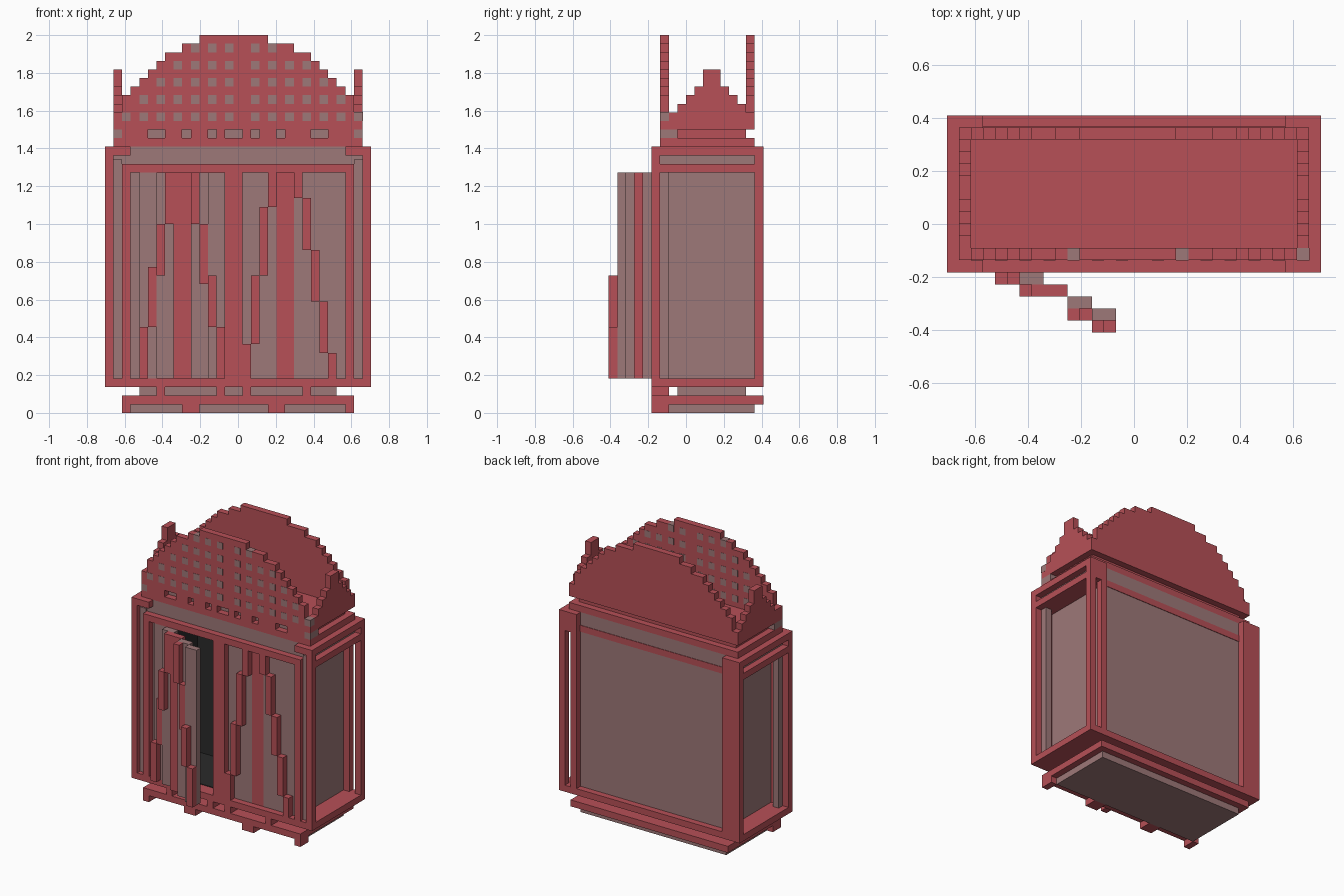
import bpy, bmesh
from mathutils import Vector

if "Cube" in bpy.data.objects:
    bpy.data.objects.remove(bpy.data.objects["Cube"], do_unlink=True)

U = 1 / 22                          # one block
ORIGIN = Vector((-15.5 * U, -9 * U, 0))


def material(name, srgb):
    col = [((c / 255 + 0.055) / 1.055) ** 2.4 for c in srgb] + [1]
    m = bpy.data.materials.new(name)
    m.diffuse_color = col
    m.use_nodes = True
    m.node_tree.nodes["Principled BSDF"].inputs["Base Color"].default_value = col
    return m


RED = material("red", (183, 80, 87))
GREY = material("warm grey", (157, 120, 120))
DARK = material("dark interior", (42, 42, 42))


def finish(name, bm, mat):
    bmesh.ops.recalc_face_normals(bm, faces=bm.faces)
    me = bpy.data.meshes.new(name)
    bm.to_mesh(me)
    bm.free()
    me.materials.append(mat)
    ob = bpy.data.objects.new(name, me)
    bpy.context.collection.objects.link(ob)
    return ob


def blocks(name, mat, *boxes):
    """Boxes given as (x0, x1, y0, y1, z0, z1) in block units."""
    bm = bmesh.new()
    for x0, x1, y0, y1, z0, z1 in boxes:
        vs = bmesh.ops.create_cube(bm, size=1)["verts"]
        for v in vs:
            v.co = ORIGIN + U * Vector((x0 + (v.co.x + .5) * (x1 - x0),
                                        y0 + (v.co.y + .5) * (y1 - y0),
                                        z0 + (v.co.z + .5) * (z1 - z0)))
    return finish(name, bm, mat)


def stepped_plate(name, heights, start, base, depth, along_x):
    """One-block-thick plate with a stepped top edge."""
    pts = [(start, base)]
    for n, h in enumerate(heights):
        pts += [(start + n, h), (start + n + 1, h)]
    pts.append((start + len(heights), base))
    pts = [p for n, p in enumerate(pts) if n == 0 or p != pts[n - 1]]
    bm = bmesh.new()
    to3d = (lambda a, z: (a, depth, z)) if along_x else (lambda a, z: (depth, a, z))
    face = bm.faces.new([bm.verts.new(ORIGIN + U * Vector(to3d(*p))) for p in pts])
    out = bmesh.ops.extrude_face_region(bm, geom=[face])["geom"]
    shift = Vector((0, U, 0)) if along_x else Vector((U, 0, 0))
    bmesh.ops.translate(bm, vec=shift, verts=[g for g in out if isinstance(g, bmesh.types.BMVert)])
    return finish(name, bm, RED)


def both_sides(x0, x1, *rest):
    """A box and its mirror image across the middle."""
    return [(x0, x1, *rest), (31 - x1, 31 - x0, *rest)]


# Base
blocks("base_feet", RED, *[(a, b, 5, 7, 0, 1) for a, b in ((2, 3), (9, 11), (19, 21), (28, 29))])
blocks("base_bottom", GREY, (3, 28, 7, 17, 0, 1))
blocks("base_slab", RED, (2, 29, 5, 18, 1, 2))
blocks("base_core", GREY, (4, 27, 8, 16, 2, 3))
blocks("base_posts", RED, *[(a, a + 1, 5, 7, 2, 3) for a in (6, 13, 16, 23)])

# Cabinet frame
blocks("cabinet_floor", RED, (0, 31, 5, 18, 3, 4))
blocks("front_posts", RED, *both_sides(0, 1, 5, 6, 4, 30), *both_sides(2, 3, 5, 6, 4, 28))
blocks("front_beam", RED, (2, 29, 5, 6, 28, 29))
blocks("centre_post", RED, (14, 16, 5, 6, 4, 28))
blocks("front_slot_fill", GREY, *both_sides(1, 2, 5.7, 7, 4, 29.5))
blocks("side_beams", RED, *both_sides(0, 3, 6, 17, 28, 29))
blocks("top_side_beams", RED, *both_sides(0, 3, 5, 18, 30, 31))
blocks("back_post_right", RED, (0, 3, 17, 18, 4, 30))
blocks("back_post_left", RED, (28, 29, 17, 18, 4, 28), (30, 31, 17, 18, 4, 28),
       (28, 31, 17, 18, 28, 30))

# Cabinet panels
blocks("top_core", GREY, (1, 30, 6, 17, 29, 30), (3, 28, 6, 17, 30, 31))
blocks("side_panels", GREY, *both_sides(3, 3.5, 6, 17, 4, 28))
blocks("back_panel", GREY, (3, 28, 16, 17, 4, 29))
blocks("back_band", RED, (3, 28, 16.5, 17.08, 28, 29))
blocks("interior_lining", DARK, (3.5, 27.5, 7, 16, 4, 4.1), (3.5, 27.5, 6.05, 16, 27.9, 29),
       (3.5, 27.5, 15.5, 16, 4, 28), *both_sides(3.5, 4, 7, 16, 4, 28))

# Closed door: panels, centre strip and stepped trim
blocks("closed_door", GREY, (16, 20, 6, 7, 4, 28), (22, 28, 6, 7, 4, 28))
blocks("closed_door_strip", RED, (20, 22, 6, 7, 4, 28))
closed_trim = ((16, 4, 8), (17, 8, 16), (18, 16, 24), (19, 24, 28), (22, 25, 28),
               (23, 19, 25), (24, 13, 19), (25, 7, 13), (26, 4, 7))
blocks("closed_door_trim", RED, *[(x, x + 1, 5, 6, a, b) for x, a, b in closed_trim])

# Open door: panels stepping forward towards the middle
blocks("open_door", GREY, (3, 4, 6, 7, 4, 28),
       *[(x, x + 2, y, y + 1, 4, 28) for x, y in ((4, 5), (6, 4), (10, 2), (12, 1))])
blocks("open_door_strip", RED, (8, 10, 3, 4, 4, 28))
open_trim = ((4, 4, 4, 10), (5, 4, 10, 17), (6, 3, 16, 22), (7, 3, 22, 28),
             (10, 1, 22, 28), (11, 1, 15, 22), (12, 0, 10, 16), (13, 0, 4, 10))
blocks("open_door_trim", RED, *[(x, x + 1, y, y + 1, a, b) for x, y, a, b in open_trim])

# Roof base with a row of small bricks
blocks("roof_base", RED, (1, 30, 6, 17, 31, 32))
blocks("roof_core", RED, (2, 29, 8, 16, 32, 33))
blocks("brick_backing", GREY, (2, 29, 7, 8, 32, 33), *both_sides(1, 2, 6, 8, 32, 33))
bricks = ((2, 5), (7, 9), (10, 12), (13, 14), (16, 17), (18, 20), (21, 24), (26, 29))
blocks("roof_bricks", RED, *[(a, b, 6, 7, 32, 33) for a, b in bricks])
blocks("roof_floor", RED, (2, 29, 7, 16, 33, 33.2))

# Stepped roof walls
arch = [35, 37, 38, 39, 40, 41, 42, 42, 43, 43] + [44] * 8 + [43] * 3 + [42, 42, 41, 40, 39, 38, 37, 35]
gable = [35, 36, 37, 38, 40, 40, 38, 37, 36, 35]
stepped_plate("roof_front", arch, 1, 33, 6, True)
stepped_plate("roof_back", arch, 1, 33, 16, True)
stepped_plate("roof_gable_right", gable, 7, 33, 1, False)
stepped_plate("roof_gable_left", gable, 7, 33, 29, False)

# Square studs through the front roof wall
E = 0.03
studs = []
for row in range(5):
    k = 34 + 2 * row
    cols = list(range(2 + 2 * row, 15, 2)) + list(range(17, 30 - 2 * row, 2))
    studs += [(i, i + 1 + E * (i == 29), 6 - E, 7 + E, k, k + 1 + E * (arch[i - 1] == k + 1))
              for i in cols if (i, k) != (21, 42)]
blocks("roof_studs", GREY, *studs)
